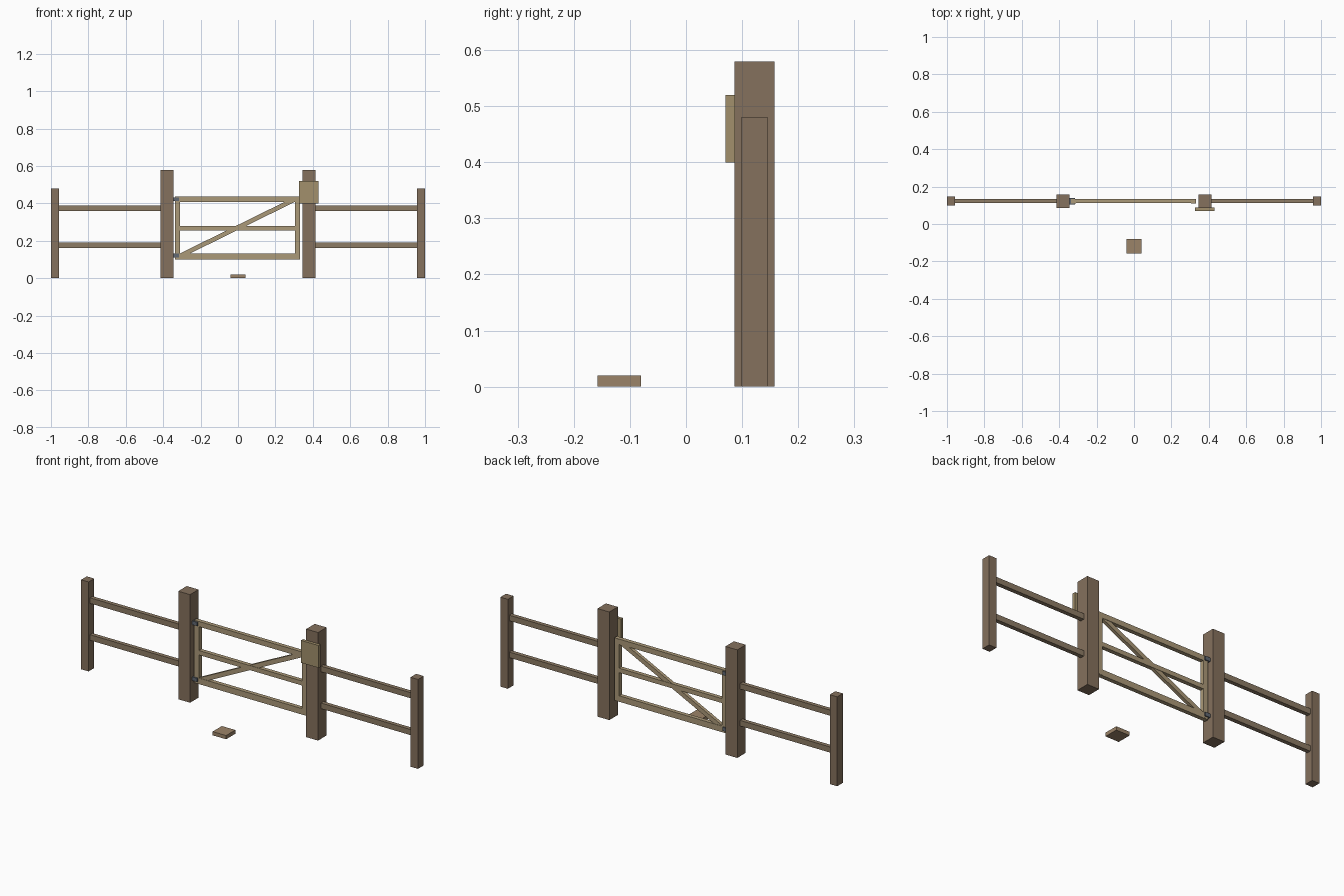
import bpy, math

if "Cube" in bpy.data.objects:
    bpy.data.objects.remove(bpy.data.objects["Cube"])

Y = 0.122  # fence line


def mat(name, col):
    m = bpy.data.materials.new(name)
    m.diffuse_color = (*col, 1)
    m.use_nodes = True
    m.node_tree.nodes["Principled BSDF"].inputs["Base Color"].default_value = m.diffuse_color
    return m


POST = mat("post_wood", (0.235, 0.165, 0.11))
RAIL = mat("rail_wood", (0.27, 0.20, 0.13))
GATE = mat("gate_wood", (0.41, 0.32, 0.19))
PLATE = mat("plate_wood", (0.36, 0.28, 0.15))
STONE = mat("step_wood", (0.33, 0.23, 0.14))
IRON = mat("iron", (0.12, 0.14, 0.17))


def box(name, x, y, z, m, tilt=0):
    """Box from (min, max) ranges, optionally tilted about y."""
    bpy.ops.mesh.primitive_cube_add(size=1, location=[sum(r) / 2 for r in (x, y, z)])
    o = bpy.context.object
    o.name = name
    o.scale = [r[1] - r[0] for r in (x, y, z)]
    o.rotation_euler.y = tilt
    o.data.materials.append(m)
    return o


def around(c, half):
    return (c - half, c + half)


# Fence sides: gate post, end post and two rails each
for s, side in ((-1, "left"), (1, "right")):
    box("gate_post_" + side, around(s * 0.38, 0.035), around(Y, 0.036), (0, 0.58), POST)
    box("end_post_" + side, around(s * 0.978, 0.022), around(Y, 0.024), (0, 0.48), POST)
    for level, z in (("lower", 0.177), ("upper", 0.375)):
        box(f"{level}_rail_{side}", around(s * 0.68, 0.285), around(Y, 0.011),
            around(z, 0.015), RAIL)

# Gate frame
for name, z in (("bottom", (0.10, 0.132)), ("middle", (0.256, 0.28)), ("top", (0.408, 0.436))):
    box(f"gate_{name}_rail", (-0.337, 0.332), around(Y, 0.011), z, GATE)
for name, x in (("hinge", -0.323), ("latch", 0.318)):
    box(f"gate_{name}_stile", around(x, 0.014), around(Y, 0.012), (0.102, 0.434), GATE)

# Diagonal brace
dx, dz = 0.62, 0.305
length = math.hypot(dx, dz)
box("gate_brace", around(0, length / 2), around(Y, 0.009), around(0.272, 0.012),
    GATE, -math.atan2(dz, dx))

# Hinges
for name, z in (("lower", 0.122), ("upper", 0.422)):
    box(f"{name}_hinge", (-0.35, -0.315), around(Y, 0.018), around(z, 0.010), IRON)

# Plate on the right gate post and the small block on the ground
box("post_plate", (0.325, 0.43), (0.07, 0.087), (0.40, 0.52), PLATE)
box("ground_block", around(0, 0.04), (-0.158, -0.08), (0, 0.02), STONE)
